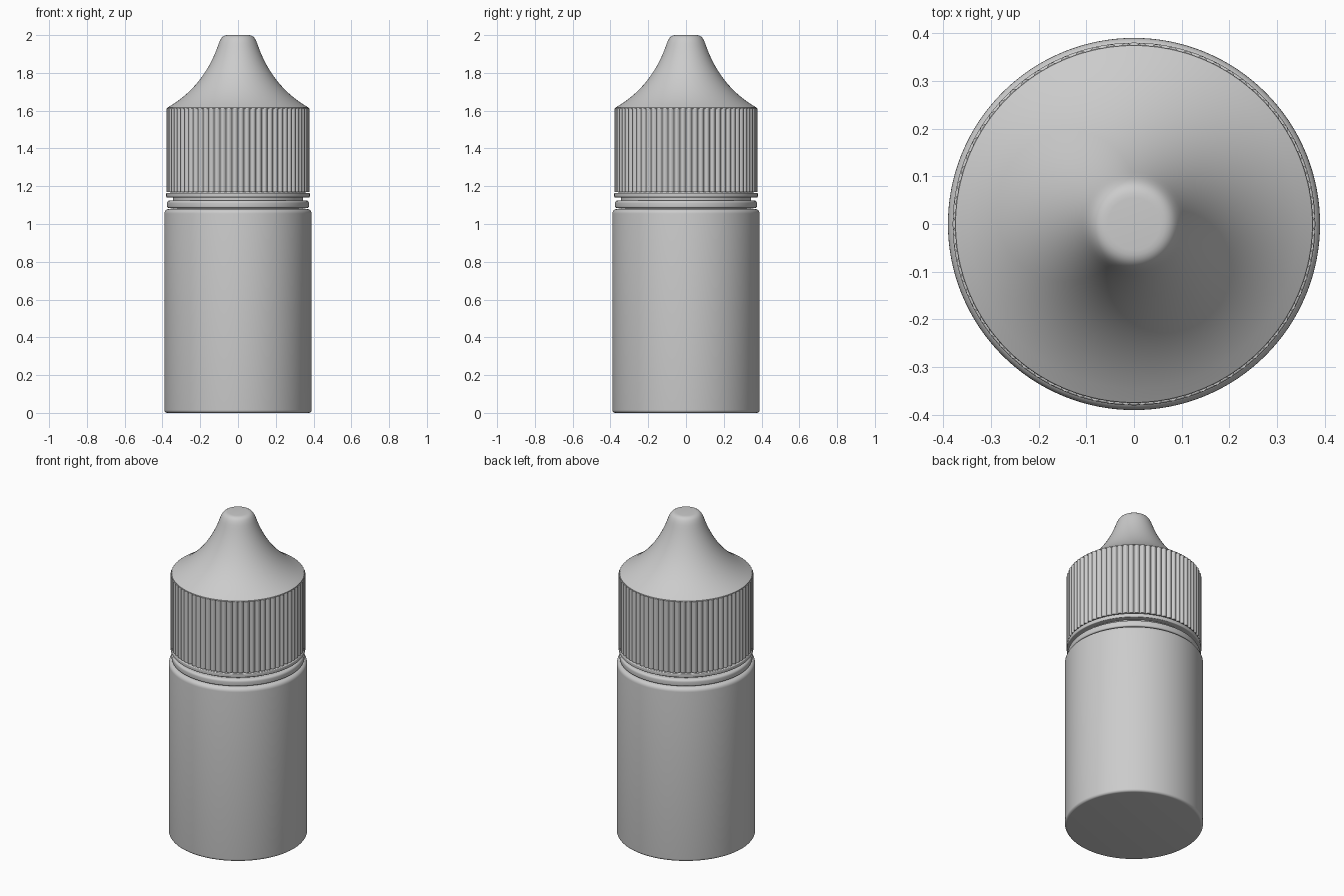
import bpy, bmesh
from math import sin, cos, pi, radians

if "Cube" in bpy.data.objects:
    bpy.data.objects.remove(bpy.data.objects["Cube"])


def arc(cr, cz, rad, a0, a1, n=6):
    """Points of a rounded corner in the (radius, height) plane."""
    return [(cr + rad * cos(radians(a0 + (a1 - a0) * i / n)),
             cz + rad * sin(radians(a0 + (a1 - a0) * i / n))) for i in range(n + 1)]


def finish(bm, name, angle=35):
    bmesh.ops.recalc_face_normals(bm, faces=bm.faces)
    mesh = bpy.data.meshes.new(name)
    bm.to_mesh(mesh)
    bm.free()
    ob = bpy.data.objects.new(name, mesh)
    bpy.context.collection.objects.link(ob)
    bpy.ops.object.select_all(action='DESELECT')
    ob.select_set(True)
    bpy.context.view_layer.objects.active = ob
    bpy.ops.object.shade_smooth_by_angle(angle=radians(angle))
    return ob


def lathe(name, profile, seg=128, shape=lambda a: 0.0, angle=35):
    """Stack rings along the profile, joined by quads and capped at both ends."""
    bm = bmesh.new()
    rings = []
    for r, z in profile:
        ring = []
        for i in range(seg):
            a = 2 * pi * i / seg
            rr = r + shape(a)
            ring.append(bm.verts.new((rr * cos(a), rr * sin(a), z)))
        rings.append(ring)
    for lo, hi in zip(rings, rings[1:]):
        for i in range(seg):
            j = (i + 1) % seg
            bm.faces.new((lo[i], lo[j], hi[j], hi[i]))
    bm.faces.new(rings[0][::-1])
    bm.faces.new(rings[-1])
    return finish(bm, name, angle)


def bezier(p0, p1, p2, p3, n=14):
    out = []
    for i in range(n + 1):
        t = i / n
        w = ((1 - t) ** 3, 3 * t * (1 - t) ** 2, 3 * t * t * (1 - t), t ** 3)
        out.append(tuple(sum(k * p[c] for k, p in zip(w, (p0, p1, p2, p3))) for c in (0, 1)))
    return out


# Bottle with rounded base and shoulder, then the neck under the cap
lathe("bottle_body",
      arc(0.375, 0.015, 0.015, -90, 0) + arc(0.365, 1.055, 0.025, 0, 90)
      + [(0.345, 1.082), (0.345, 1.16)])

# Rounded collar on the neck
lathe("neck_collar",
      [(0.34, 1.084)] + arc(0.366, 1.093, 0.009, -90, 0) + arc(0.36, 1.11, 0.015, 0, 90)
      + [(0.34, 1.125)])

# Tamper band below the cap
lathe("tamper_band",
      [(0.34, 1.141)] + arc(0.375, 1.146, 0.005, -90, 0) + arc(0.375, 1.16, 0.005, 0, 90)
      + [(0.355, 1.165)])

# Cap skirt with rounded vertical grip ribs
RIBS = 72
lathe("ribbed_cap_skirt", [(0.369, 1.17), (0.369, 1.612)], seg=RIBS * 8,
      shape=lambda a: 0.011 * abs(sin(a * RIBS / 2)), angle=40)
lathe("cap_core", [(0.358, 1.15), (0.358, 1.6)])

# Concave tapering tip with a rounded end
lathe("cap_tip",
      [(0.36, 1.6), (0.375, 1.612)]
      + bezier((0.374, 1.616), (0.235, 1.695), (0.155, 1.81), (0.108, 1.938))
      + bezier((0.106, 1.945), (0.092, 1.98), (0.085, 2.0), (0.055, 2.0), 8)[1:])
